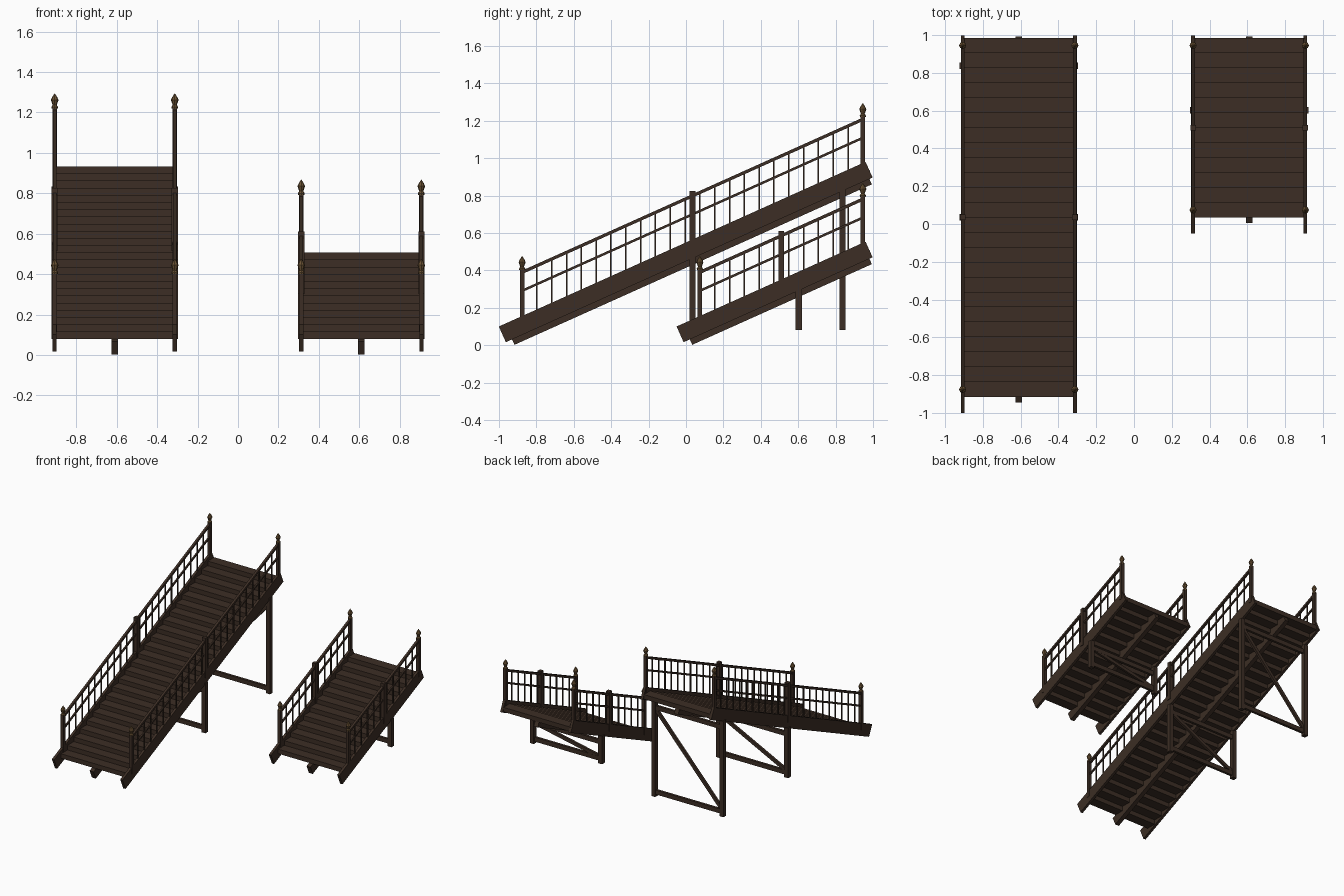
import bpy, bmesh, math
from mathutils import Matrix, Vector

if "Cube" in bpy.data.objects:
    bpy.data.objects.remove(bpy.data.objects["Cube"])

SLOPE = 0.449
ANG = math.atan(SLOPE)
STEP = 0.0792
RISE = STEP * SLOPE
SIDE = 0.297                      # side frame offset from the flight's centre


def material(name, rgb):
    m = bpy.data.materials.new(name)
    m.diffuse_color = (*rgb, 1)
    m.use_nodes = True
    m.node_tree.nodes["Principled BSDF"].inputs["Base Color"].default_value = m.diffuse_color
    return m


WOOD = material("dark brown wood", (0.045, 0.027, 0.018))
BRASS = material("aged brass", (0.15, 0.088, 0.036))


def finish(name, bm, mat):
    me = bpy.data.meshes.new(name)
    bmesh.ops.recalc_face_normals(bm, faces=bm.faces)
    bm.to_mesh(me)
    bm.free()
    me.materials.append(mat)
    ob = bpy.data.objects.new(name, me)
    bpy.context.collection.objects.link(ob)
    return ob


def box(bm, center, size):
    bmesh.ops.create_cube(bm, size=1, matrix=Matrix.Translation(center) @ Matrix.Diagonal((*size, 1)))


def beam(bm, p, q, width, depth):
    """Square-cut bar running from p to q."""
    p, q = Vector(p), Vector(q)
    d = q - p
    rot = d.to_track_quat('Y', 'Z').to_matrix().to_4x4()
    bmesh.ops.create_cube(bm, size=1, matrix=Matrix.Translation((p + q) / 2) @ rot
                          @ Matrix.Diagonal((width, d.length, depth, 1)))


def lathe(bm, x, y, z, rings, sides=8):
    """Stack of cones through (radius, height) rings."""
    for (r1, h1), (r2, h2) in zip(rings, rings[1:]):
        bmesh.ops.create_cone(bm, cap_ends=True, segments=sides, radius1=r1, radius2=r2, depth=h2 - h1,
                              matrix=Matrix.Translation((x, y, z + (h1 + h2) / 2)))


def flight(label, cx, steps, mid_y, leg_ys):
    y0 = 0.985 - steps * STEP               # front edge of the lowest tread
    start = y0 - 0.085                      # foot of the side stringers
    first, last = y0 + STEP / 2, 0.985 - STEP / 2
    xs = (cx - SIDE, cx + SIDE)

    def top(y):                             # top edge of the side stringers
        return 0.10 + SLOPE * (y - start)

    def sloped(bm, x, ya, za, yb, width, depth):
        """Sloped beam given by its top edge."""
        dy, dz = math.sin(ANG) * depth / 2, -math.cos(ANG) * depth / 2
        zb = za + SLOPE * (yb - ya)
        beam(bm, (x, ya + dy, za + dz), (x, yb + dy, zb + dz), width, depth)

    # treads
    bm = bmesh.new()
    for i in range(steps):
        box(bm, (cx, y0 + (i + 0.5) * STEP, 0.08 + (i + 0.5) * RISE), (2 * SIDE - 0.01, STEP, RISE))
    finish(label + " treads", bm, WOOD)

    # side stringers and the middle carrier
    bm = bmesh.new()
    for x in xs:
        sloped(bm, x, start, top(start), 0.96, 0.02, 0.092)
    finish(label + " side stringers", bm, WOOD)
    bm = bmesh.new()
    sloped(bm, cx, y0 - 0.03, 0.066, 0.965, 0.034, 0.07)
    finish(label + " middle stringer", bm, WOOD)

    # end posts and their finials
    posts, caps = bmesh.new(), bmesh.new()
    for x in xs:
        for y in (first, last):
            zt = top(y) + 0.32
            box(posts, (x, y, (top(y) - 0.05 + zt - 0.065) / 2), (0.024, 0.024, 0.305))
            lathe(caps, x, y, zt - 0.075,
                  [(0.015, 0), (0.017, 0.008), (0.010, 0.018), (0.019, 0.043), (0.012, 0.058), (0.001, 0.075)])
        box(posts, (x, mid_y, top(mid_y) + 0.105), (0.03, 0.03, 0.31))
    finish(label + " railing posts", posts, WOOD)
    finish(label + " finials", caps, BRASS)

    # handrails, middle rails, balusters
    bm = bmesh.new()
    for x in xs:
        sloped(bm, x, first, top(first) + 0.243, last, 0.018, 0.017)
        sloped(bm, x, first, top(first) + 0.142, last, 0.011, 0.013)
    finish(label + " rails", bm, WOOD)
    bm = bmesh.new()
    for x in xs:
        for i in range(1, steps - 1):
            y = first + i * STEP
            box(bm, (x, y, top(y) + 0.11), (0.008, 0.008, 0.24))
    finish(label + " balusters", bm, WOOD)

    # braced trestles under the flight
    bm = bmesh.new()
    for y in leg_ys:
        zt = top(y) - 0.092
        for x in xs:
            box(bm, (x, y, (0.08 + zt) / 2), (0.034, 0.034, zt - 0.08))
        for z in (0.115, zt - 0.055):
            box(bm, (cx, y, z), (2 * SIDE, 0.02, 0.034))
        beam(bm, (xs[1], y, zt - 0.055), (xs[0], y, 0.125), 0.018, 0.026)
    finish(label + " trestles", bm, WOOD)


flight("long flight", -0.61, 24, 0.035, (0.035, 0.837))
flight("short flight", 0.61, 12, 0.51, (0.602,))
